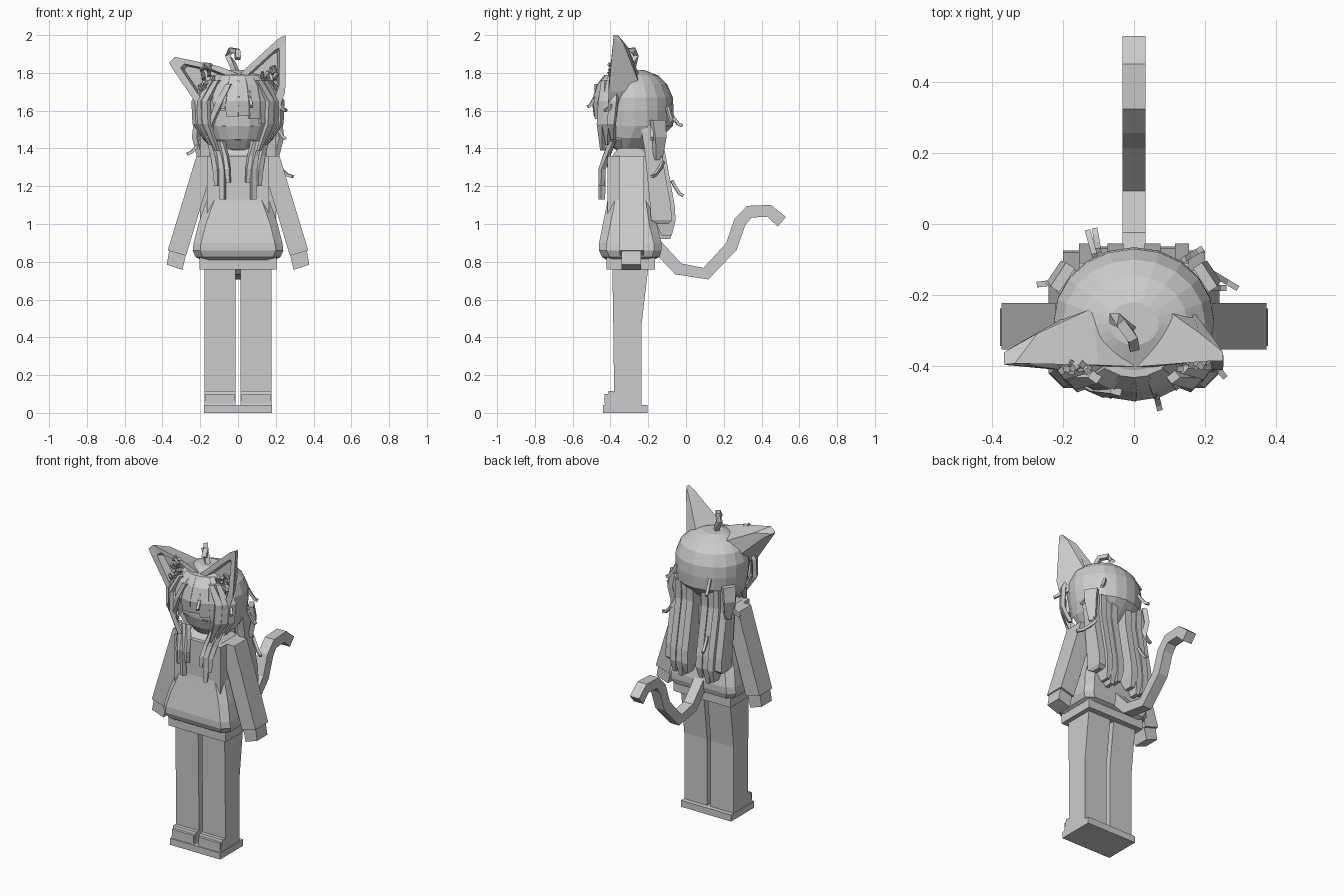
import bpy, bmesh, math, random
from mathutils import Vector

random.seed(4)
if "Cube" in bpy.data.objects:
    bpy.data.objects.remove(bpy.data.objects["Cube"], do_unlink=True)

GREY = bpy.data.materials.new("plain grey")
GREY.use_nodes = True
GREY.diffuse_color = (0.6, 0.6, 0.6, 1)
GREY.node_tree.nodes["Principled BSDF"].inputs["Base Color"].default_value = (0.6, 0.6, 0.6, 1)


def finish(name, bm):
    bmesh.ops.recalc_face_normals(bm, faces=bm.faces)
    me = bpy.data.meshes.new(name)
    bm.to_mesh(me)
    bm.free()
    me.materials.append(GREY)
    ob = bpy.data.objects.new(name, me)
    bpy.context.collection.objects.link(ob)
    return ob


def loft(name, rings, keep=lambda c: True):
    """Skin a stack of equal rings and cap the ends; keep() may drop faces."""
    bm = bmesh.new()
    vs = [[bm.verts.new(p) for p in r] for r in rings]
    n = len(rings[0])
    for a, b in zip(vs, vs[1:]):
        for i in range(n):
            j = (i + 1) % n
            bm.faces.new((a[i], a[j], b[j], b[i]))
    bm.faces.new(vs[0])
    bm.faces.new(vs[-1])
    drop = [f for f in bm.faces if not keep(f.calc_center_median())]
    if drop:
        bmesh.ops.delete(bm, geom=drop, context='FACES')
    return finish(name, bm)


def rect(x0, x1, y0, y1, z, c=0):
    """Rectangle at height z, with corners cut by c."""
    if not c:
        return [(x0, y0, z), (x1, y0, z), (x1, y1, z), (x0, y1, z)]
    return [(x0 + c, y0, z), (x1 - c, y0, z), (x1, y0 + c, z), (x1, y1 - c, z),
            (x1 - c, y1, z), (x0 + c, y1, z), (x0, y1 - c, z), (x0, y0 + c, z)]


def box(name, x0, x1, y0, y1, z0, z1):
    return loft(name, [rect(x0, x1, y0, y1, z) for z in (z0, z1)])


def oval(rx, y0, y1, z, n=16):
    return [(rx * math.sin(2 * math.pi * i / n),
             (y0 + y1) / 2 + (y1 - y0) / 2 * math.cos(2 * math.pi * i / n), z) for i in range(n)]


def slab(name, pts, y0, y1):
    """Extrude an x-z outline from y0 to y1."""
    return loft(name, [[(x, y, z) for x, z in pts] for y in (y0, y1)])


def strand(name, path, widths, t):
    """Flat lock of hair that faces away from the head's axis."""
    rings = []
    for p, w in zip(path, widths):
        p = Vector(p)
        o = Vector((p.x, p.y + 0.28, 0)).normalized()
        s = Vector((-o.y, o.x, 0)) * w / 2
        o *= t / 2
        rings.append([p - s - o, p + s - o, p + s + o, p - s + o])
    return loft(name, rings)


def rod(name, path, r):
    """Square rod that follows a path."""
    path = [Vector(p) for p in path]
    rings = []
    for i, p in enumerate(path):
        d = (path[min(i + 1, len(path) - 1)] - path[max(i - 1, 0)]).normalized()
        ref = Vector((0, 0, 1)) if abs(d.z) < 0.9 else Vector((1, 0, 0))
        u = d.cross(ref).normalized()
        v = d.cross(u)
        rings.append([p + r * (a * u + b * v) for a, b in ((-1, -1), (1, -1), (1, 1), (-1, 1))])
    return loft(name, rings)


# Shoes, legs and hips
box("sole", -0.18, 0.18, -0.44, -0.205, 0, 0.042)
box("hips", -0.205, 0.205, -0.42, -0.165, 0.76, 0.83)
for s, side in ((-1, "right"), (1, "left")):
    xs = sorted((s * 0.013, s * 0.177))
    loft(side + "_leg", [rect(*xs, y0, y1, z) for z, y0, y1 in
                         ((0.04, -0.38, -0.235), (0.47, -0.385, -0.235), (0.77, -0.39, -0.20))])
    prof = [(-0.43, 0.04), (-0.41, 0.115), (-0.385, 0.115), (-0.34, 0.04)]
    loft(side + "_shoe_upper", [[(x, y, z) for y, z in prof] for x in xs])
    box(side + "_shoe_strap", xs[0] + 0.005, xs[1] - 0.005, -0.432, -0.40, 0.05, 0.1)

# Torso with the baggy sweater hem
box("torso", -0.165, 0.165, -0.415, -0.175, 0.80, 1.36)
loft("sweater_hem", [rect(-h, h, y0, y1, z, 0.04) for z, h, y0, y1 in
                     ((0.81, 0.195, -0.42, -0.17), (0.825, 0.225, -0.445, -0.14),
                      (0.86, 0.24, -0.46, -0.13), (0.90, 0.235, -0.46, -0.13),
                      (1.0, 0.21, -0.44, -0.155), (1.10, 0.175, -0.42, -0.17),
                      (1.16, 0.15, -0.41, -0.18))])
loft("collar", [rect(-h, h, y0, y1, z, 0.02) for z, h, y0, y1 in
                ((1.35, 0.15, -0.40, -0.19), (1.40, 0.085, -0.36, -0.22))])
loft("neck", [oval(0.06, -0.35, -0.23, z, 8) for z in (1.33, 1.45)])
slab("neckline", [(-0.07, 1.36), (-0.03, 1.30), (0.03, 1.30), (0.07, 1.36)], -0.419, -0.41)

# Arms and hands
for s, side in ((-1, "right"), (1, "left")):
    slab(side + "_arm", [(s * x, z) for x, z in
                         ((0.125, 1.33), (0.155, 1.36), (0.22, 1.36), (0.372, 0.86), (0.275, 0.832))], -0.352, -0.222)
    slab(side + "_hand", [(s * x, z) for x, z in
                          ((0.27, 0.86), (0.36, 0.885), (0.377, 0.785), (0.295, 0.757))], -0.342, -0.237)

# Tail in straight segments
tail = [(-0.17, 0.90), (-0.04, 0.762), (0.105, 0.737), (0.24, 0.88), (0.285, 1.01),
        (0.335, 1.065), (0.44, 1.07), (0.507, 1.012)]
rod("tail", [(0, y, z) for y, z in tail], 0.033)

# Face with thin features
loft("face", [oval(0.165 * r, -0.31 - 0.135 * r, -0.31 + 0.135 * r, z) for z, r in
              ((1.375, 0.28), (1.40, 0.52), (1.45, 0.8), (1.52, 0.98), (1.60, 1), (1.70, 0.75))])
box("mouth", -0.015, 0.015, -0.434, -0.425, 1.445, 1.449)
for s, side in ((-1, "right"), (1, "left")):
    x0, x1 = sorted((s * 0.035, s * 0.085))
    box(side + "_eye", x0, x1, -0.438, -0.429, 1.515, 1.521)

# Hair cap, open around the face
cap = loft("hair_cap", [oval(rx, y0, y1, z, 20) for z, rx, y0, y1 in
                        ((1.40, 0.14, -0.42, -0.20), (1.455, 0.19, -0.45, -0.135),
                         (1.52, 0.215, -0.465, -0.07), (1.60, 0.225, -0.475, -0.065),
                         (1.67, 0.225, -0.475, -0.07), (1.74, 0.2, -0.455, -0.10),
                         (1.785, 0.15, -0.42, -0.145), (1.815, 0.07, -0.34, -0.22))],
           keep=lambda c: not (c.z < 1.6 and abs(c.x) < 0.15 and c.y < -0.30))

# Fringe and face-framing locks
for i, (x, zb, w) in enumerate(((-0.095, 1.61, 0.08), (-0.03, 1.57, 0.075), (0.03, 1.575, 0.07),
                                (0.09, 1.555, 0.08), (0.135, 1.53, 0.06))):
    k = math.sqrt(1 - (x / 0.225) ** 2)
    strand("fringe_%d" % i, [(x * 0.6, -0.27 - 0.15 * k, 1.79), (x * 0.9, -0.27 - 0.19 * k, 1.735),
                             (x, -0.27 - 0.215 * k, 1.65), (x, -0.27 - 0.205 * k, zb)],
           (w * 0.6, w, w, w * 0.85), 0.02)
strand("fringe_sweep", [(-0.05, -0.47, 1.74), (-0.10, -0.47, 1.64), (-0.14, -0.45, 1.54), (-0.15, -0.43, 1.46)],
       (0.03, 0.04, 0.03, 0.01), 0.02)
for s, side in ((-1, "right"), (1, "left")):
    for k in range(3):
        d = 0.028 * k
        strand("%s_side_lock_%d" % (side, k),
               [(s * (0.11 + d), -0.43 + d, 1.76), (s * (0.17 + d), -0.44 + d, 1.65),
                (s * (0.165 + d), -0.45 + d, 1.53), (s * (0.11 + d), -0.44 + d, 1.39 + d)],
               (0.03, 0.045, 0.04, 0.015), 0.025)
    # Locks over the chest
    for k, (x, zb, w) in enumerate(((0.055, 1.22, 0.025), (0.085, 1.13, 0.035), (0.115, 1.20, 0.03))):
        strand("%s_chest_lock_%d" % (side, k),
               [(s * (x + 0.03), -0.39, 1.44), (s * (x + 0.01), -0.42, 1.36),
                (s * x, -0.445, 1.29), (s * (x - 0.005), -0.445, zb)], (w, w, w, w * 0.7), 0.026)
    # Long locks down the back
    for k, (xa, xb, zb) in enumerate(((0.03, 0.075, 0.95), (0.075, 0.12, 0.92), (0.115, 0.155, 0.94), (0.15, 0.20, 1.0))):
        q = 0.012 * (k == 3) + 0.008 * (k % 2)
        loft("%s_back_lock_%d" % (side, k),
             [rect(*sorted((s * (xa + e), s * (xb - e))), y0 - q, y1 - q, z) for z, y0, y1, e in
              ((1.52, -0.22, -0.11, 0), (1.40, -0.20, -0.115, 0), (1.10, -0.17, -0.06, 0),
               (1.02, -0.165, -0.055, 0), (zb, -0.13, -0.075, 0.01))])
    # Short tuft behind the cheek
    strand(side + "_cheek_tuft", [(s * 0.20, -0.15, 1.55), (s * 0.212, -0.14, 1.46), (s * 0.19, -0.15, 1.34)],
           (0.08, 0.07, 0.04), 0.03)

# Ears: back ridge, outer rim, inner rim and recess
for side, A, B1, B2, C in (("left", (0.0, 1.785), (0.212, 1.98), (0.25, 2.0), (0.222, 1.62)),
                           ("right", (0.0, 1.795), (-0.335, 1.885), (-0.365, 1.855), (-0.21, 1.62))):
    if side == "left":
        outline = [A, B1, B2, (0.252, 1.975), (0.25, 1.70), C]
    else:
        outline = [A, (-0.10, 1.835), B1, B2, (-0.355, 1.835), C]
    cx = 0.155 if side == "left" else -0.185
    cz = 1.80 if side == "left" else 1.775
    bx = 0.12 if side == "left" else -0.12
    tip_x, tip_z = B2

    def ring(f, y):
        return [(cx + (x - cx) * f, y, cz + (z - cz) * f) for x, z in outline]

    back = []
    for x, z in outline:
        near = max(0, 1 - math.hypot(x - tip_x, z - tip_z) / 0.1)
        back.append((bx + (x - bx) * (0.3 + 0.7 * near), -0.235 - 0.125 * near,
                     1.72 + (z - 1.72) * (0.6 + 0.4 * near)))
    front = [(x, -0.41 + 0.025 * min(1, max(0, (z - 1.7) / 0.25)), z) for x, z in outline]
    inner = [(x, y0, z) for (x, _, z), (_, y0, _) in zip(ring(0.66, 0), front)]
    loft(side + "_ear", [back, front, inner, ring(0.55, -0.355)])
    # Fluffy tuft inside the ear
    s = 1 if side == "left" else -1
    for k in range(14):
        x = s * (0.17 + random.uniform(-0.045, 0.03))
        z = 1.76 + random.uniform(-0.06, 0.07)
        y = -0.385 + random.uniform(-0.02, 0.01)
        rod("%s_ear_fluff_%d" % (side, k), [(x, y + 0.04, z - 0.01), (x, y, z),
                                            (x + random.uniform(-0.02, 0.02), y - 0.01, z + 0.025)], 0.009)

# Curled strand on the crown
rod("crown_curl", [(-0.005, -0.30, 1.79), (-0.03, -0.28, 1.85), (-0.055, -0.265, 1.89), (-0.035, -0.28, 1.92),
                   (-0.005, -0.32, 1.915), (0.0, -0.345, 1.875)], 0.014)

# Loose flyaway hairs
for k, (x, y, z, dx, dy) in enumerate(((0.20, -0.36, 1.66, 0.055, -0.07), (0.20, -0.18, 1.51, 0.055, 0.0),
                                       (0.19, -0.12, 1.31, 0.10, -0.06), (-0.19, -0.16, 1.43, -0.08, -0.01),
                                       (0.06, -0.47, 1.68, 0.012, -0.05), (-0.11, -0.09, 1.58, -0.02, 0.07),
                                       (0.14, -0.10, 1.60, 0.05, 0.03), (-0.10, -0.075, 1.21, -0.01, 0.06))):
    rod("flyaway_%d" % k, [(x, y, z + 0.02), (x + dx * 0.3, y + dy * 0.3, z - 0.015),
                           (x + dx * 0.7, y + dy * 0.7, z - 0.05), (x + dx, y + dy, z - 0.06)], 0.008)
